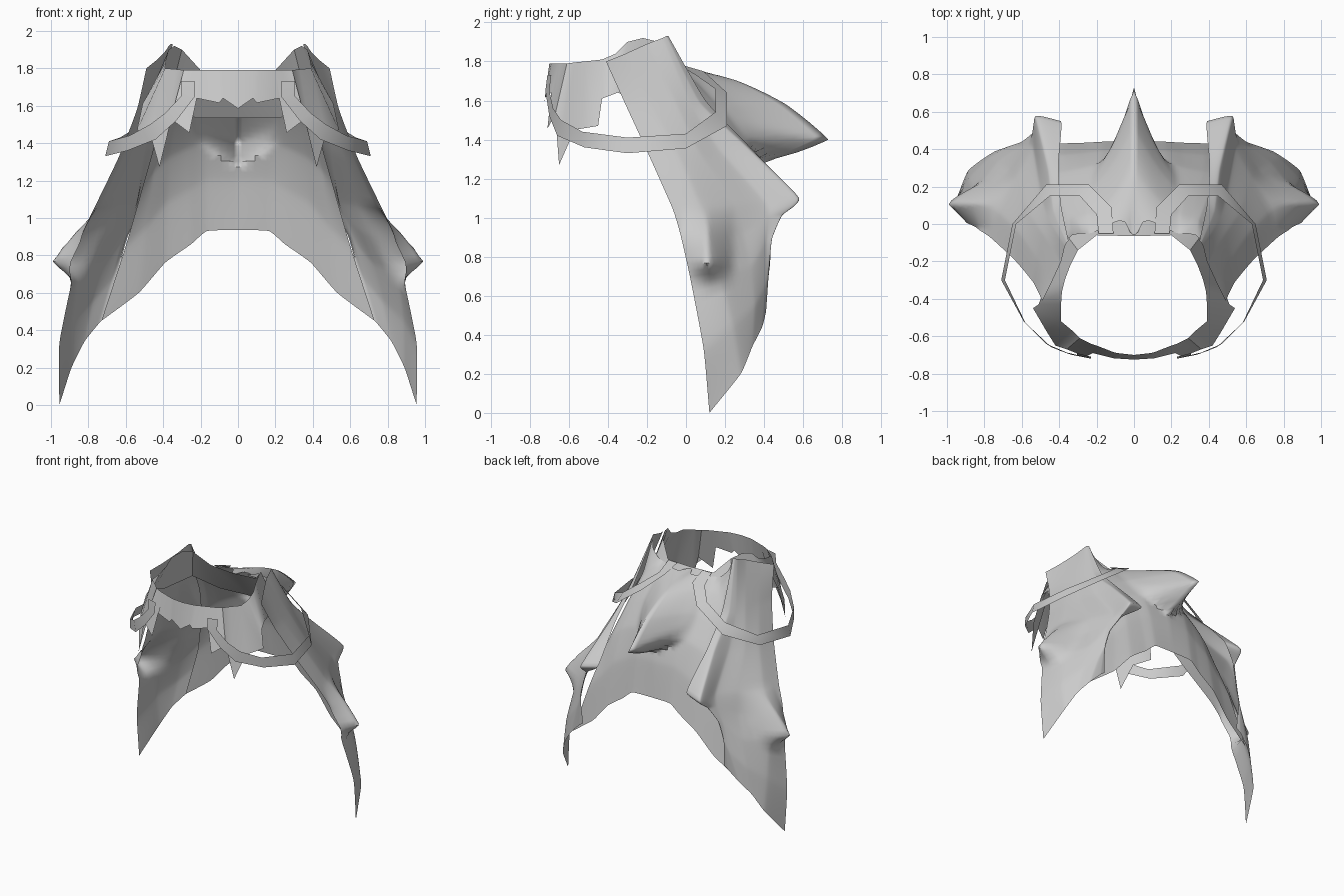
import bpy, bmesh, math
from mathutils import Vector

cube = bpy.data.objects.get("Cube")
if cube:
    bpy.data.objects.remove(cube, do_unlink=True)

cloth = bpy.data.materials.new("grey_cloth")
cloth.use_nodes = True
cloth.diffuse_color = (0.6, 0.6, 0.6, 1)
cloth.node_tree.nodes["Principled BSDF"].inputs["Base Color"].default_value = (0.6, 0.6, 0.6, 1)


def spline(pts, steps, tension=0.25):
    """Fairly tight cardinal curve through pts, with steps samples per span."""
    p = [Vector(q) for q in pts]
    p = [2 * p[0] - p[1]] + p + [2 * p[-1] - p[-2]]
    out = []
    for i in range(1, len(p) - 2):
        a, b, c, d = p[i - 1:i + 3]
        m, n = (c - a) * tension, (d - b) * tension
        for k in range(steps):
            t = k / steps
            out.append(b * (2 * t ** 3 - 3 * t * t + 1) + m * (t ** 3 - 2 * t * t + t)
                       + c * (3 * t * t - 2 * t ** 3) + n * (t ** 3 - t * t))
    return out + [p[-2]]


def drape(seams, down, across):
    """Rows of points over cloth spanned between neck-to-hem seams."""
    lines = [spline(s, down) for s in seams]
    return [spline(r, across) for r in zip(*lines)]


def sheet(name, rows, angle):
    """Mirrored open surface through equally long rows of points."""
    bm = bmesh.new()
    grid = [[bm.verts.new(p) for p in row] for row in rows]
    for r, s in zip(grid, grid[1:]):
        for i in range(len(r) - 1):
            bm.faces.new((r[i], r[i + 1], s[i + 1], s[i]))
    bmesh.ops.recalc_face_normals(bm, faces=bm.faces)
    me = bpy.data.meshes.new(name)
    bm.to_mesh(me)
    bm.free()
    me.materials.append(cloth)
    ob = bpy.data.objects.new(name, me)
    bpy.context.collection.objects.link(ob)
    mod = ob.modifiers.new("mirror", 'MIRROR')
    mod.use_clip = True
    mod.merge_threshold = 0.002
    bpy.ops.object.select_all(action='DESELECT')
    ob.select_set(True)
    bpy.context.view_layer.objects.active = ob
    bpy.ops.object.shade_smooth_by_angle(angle=math.radians(angle))


def cone(offset, half, dz, up, down):
    """Sideways and vertical closeness to a drawn-out point, each 0 to 1."""
    return max(0, 1 - abs(offset) / half), max(0, 1 - (dz / up if dz > 0 else -dz / down))


# Back panel, from the middle to its side edge, drawn out to a horn-like point
rows = drape([
    [(0, -.06, 1.77), (0, .08, 1.70), (0, .22, 1.58), (0, .34, 1.40), (0, .40, 1.20), (0, .44, .935)],
    [(.165, -.05, 1.77), (.17, .06, 1.70), (.19, .20, 1.57), (.18, .32, 1.40), (.17, .39, 1.20), (.165, .44, .93)],
    [(.24, -.05, 1.77), (.25, .05, 1.69), (.27, .18, 1.54), (.27, .30, 1.37), (.26, .38, 1.15), (.25, .435, .86)],
    [(.28, -.05, 1.79), (.31, .04, 1.67), (.34, .17, 1.50), (.37, .28, 1.32), (.38, .37, 1.08), (.39, .43, .76)],
    [(.33, -.06, 1.84), (.35, .03, 1.66), (.40, .16, 1.46), (.45, .27, 1.25), (.49, .36, .95), (.53, .41, .60)],
    [(.35, -.08, 1.91), (.38, .00, 1.66), (.43, .13, 1.45), (.50, .25, 1.20), (.60, .35, .85), (.73, .38, .45)],
], 8, 6)
for row in rows:
    for p in row:
        s, t = cone(p.x, .24, p.z - 1.40 - .5 * p.x, .36, .11)
        p.y += .39 * s ** 1.6 * (t ** 0.42 if p.z > 1.40 + .5 * p.x else t ** 0.7)
    row[0].x = 0
sheet("back_panel", rows, 60)

# Side panel over the shoulder, with a narrow turned-out lip at its rear edge
rows = drape([
    [(.35, -.09, 1.93), (.39, .10, 1.60), (.405, .31, 1.38), (.39, .55, 1.12),
     (.52, .49, 1.02), (.59, .44, .90), (.63, .425, .74), (.62, .41, .55)],
    [(.36, -.10, 1.93), (.43, .07, 1.59), (.46, .30, 1.37), (.525, .575, 1.10),
     (.54, .49, 1.01), (.60, .44, .89), (.64, .425, .73), (.66, .41, .52)],
    [(.37, -.12, 1.92), (.46, .03, 1.57), (.50, .17, 1.35), (.54, .40, 1.09),
     (.57, .42, 1.00), (.62, .41, .87), (.68, .41, .66), (.74, .39, .44)],
    [(.39, -.20, 1.89), (.49, -.05, 1.58), (.57, .07, 1.33), (.63, .25, 1.07),
     (.67, .29, .92), (.73, .33, .75), (.78, .35, .55), (.82, .34, .34)],
    [(.44, -.31, 1.84), (.52, -.18, 1.58), (.62, -.04, 1.32), (.74, .08, 1.05),
     (.79, .12, .92), (.85, .17, .72), (.885, .24, .45), (.89, .28, .20)],
    [(.49, -.41, 1.80), (.54, -.31, 1.58), (.64, -.19, 1.32), (.77, -.07, 1.05),
     (.83, -.03, .92), (.88, .02, .70), (.955, .09, .33), (.955, .12, 0)],
], 7, 8)
for row in rows:
    for p in row:
        s, t = cone(p.y - .11, .13, p.z - .77, .30, .11)
        p.x += .15 * s * t
sheet("side_panel", rows, 60)

# Collar: neck rim and ragged lower edge, from front to back
rim = [(0, -.70, 1.79), (.09, -.69, 1.79), (.11, -.685, 1.79), (.20, -.65, 1.79), (.23, -.64, 1.79),
       (.29, -.61, 1.79), (.33, -.57, 1.795), (.39, -.52, 1.80), (.39, -.43, 1.81), (.385, -.36, 1.84),
       (.37, -.30, 1.90), (.34, -.22, 1.92), (.30, -.14, 1.90), (.20, -.06, 1.79), (0, -.065, 1.78)]
edge = [(0, -.725, 1.585), (.08, -.72, 1.64), (.10, -.72, 1.615), (.22, -.69, 1.64), (.26, -.71, 1.455),
        (.36, -.67, 1.53), (.42, -.65, 1.27), (.47, -.57, 1.45), (.54, -.45, 1.47), (.51, -.43, 1.61),
        (.48, -.35, 1.64), (.45, -.28, 1.62), (.36, -.06, 1.66), (.23, .10, 1.535), (0, .12, 1.535)]
sheet("collar", [rim, edge], 40)

# Shoulder straps: flat bands looping from the collar front to the nape
sheet("shoulder_strap", [
    [(.23, -.71, 1.73), (.305, -.69, 1.73)],
    [(.23, -.72, 1.65), (.305, -.70, 1.65)],
    [(.33, -.70, 1.52), (.39, -.68, 1.56)],
    [(.44, -.66, 1.42), (.47, -.64, 1.50)],
    [(.59, -.52, 1.36), (.58, -.53, 1.44)],
    [(.71, -.30, 1.33), (.69, -.30, 1.41)],
    [(.65, .00, 1.355), (.63, .00, 1.43)],
    [(.47, .21, 1.47), (.45, .15, 1.54)],
    [(.24, .21, 1.64), (.29, .15, 1.66)],
    [(.12, .09, 1.75), (.20, .05, 1.73)],
    [(.11, -.05, 1.79), (.19, -.05, 1.79)],
], 40)
